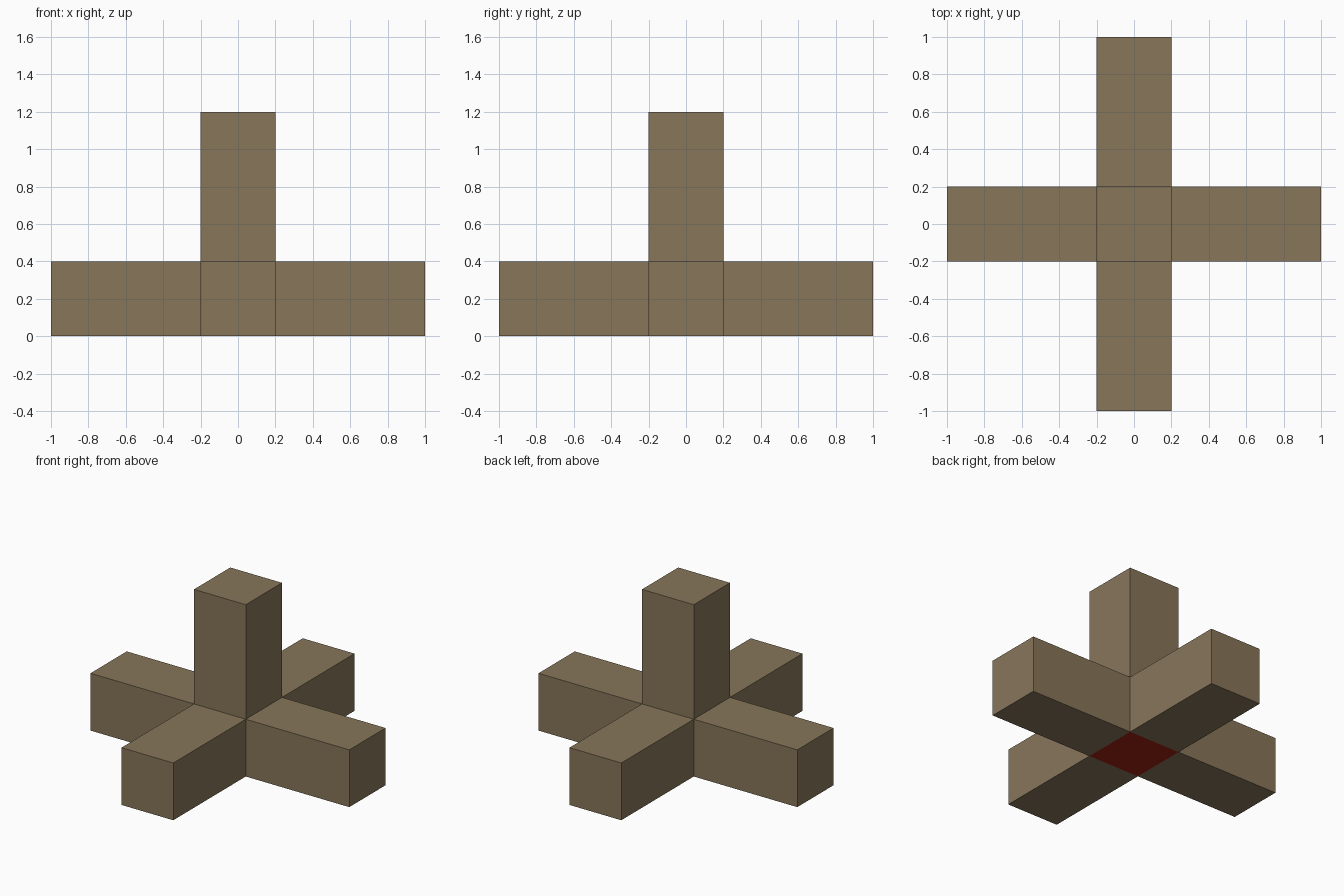
import bpy, bmesh
from mathutils import Matrix

cube = bpy.data.objects.get("Cube")
if cube:
    bpy.data.objects.remove(cube, do_unlink=True)


def material(name, colour):
    mat = bpy.data.materials.new(name)
    mat.use_nodes = True
    mat.diffuse_color = colour
    mat.node_tree.nodes["Principled BSDF"].inputs["Base Color"].default_value = colour
    return mat


HALF = 0.2    # half the beam thickness
REACH = 0.8   # length of each arm beyond the hub

# Central hub
bm = bmesh.new()
bmesh.ops.create_cube(bm, size=2 * HALF, matrix=Matrix.Translation((0, 0, HALF)))
bm.normal_update()

# Four arms and the upright post, extruded from every hub face but the base
for face in list(bm.faces):
    direction = face.normal.copy()
    if direction.z < -0.5:
        face.material_index = 1
        continue
    result = bmesh.ops.extrude_discrete_faces(bm, faces=[face])
    bmesh.ops.translate(bm, verts=result["faces"][0].verts, vec=direction * REACH)

bmesh.ops.remove_doubles(bm, verts=bm.verts, dist=0.0001)
bmesh.ops.recalc_face_normals(bm, faces=bm.faces)

mesh = bpy.data.meshes.new("crossed_beams")
bm.to_mesh(mesh)
bm.free()
mesh.materials.append(material("wood_brown", (0.242, 0.181, 0.102, 1)))
mesh.materials.append(material("dark_red", (0.356, 0.015, 0.006, 1)))
beams = bpy.data.objects.new("crossed_beams", mesh)
bpy.context.collection.objects.link(beams)
